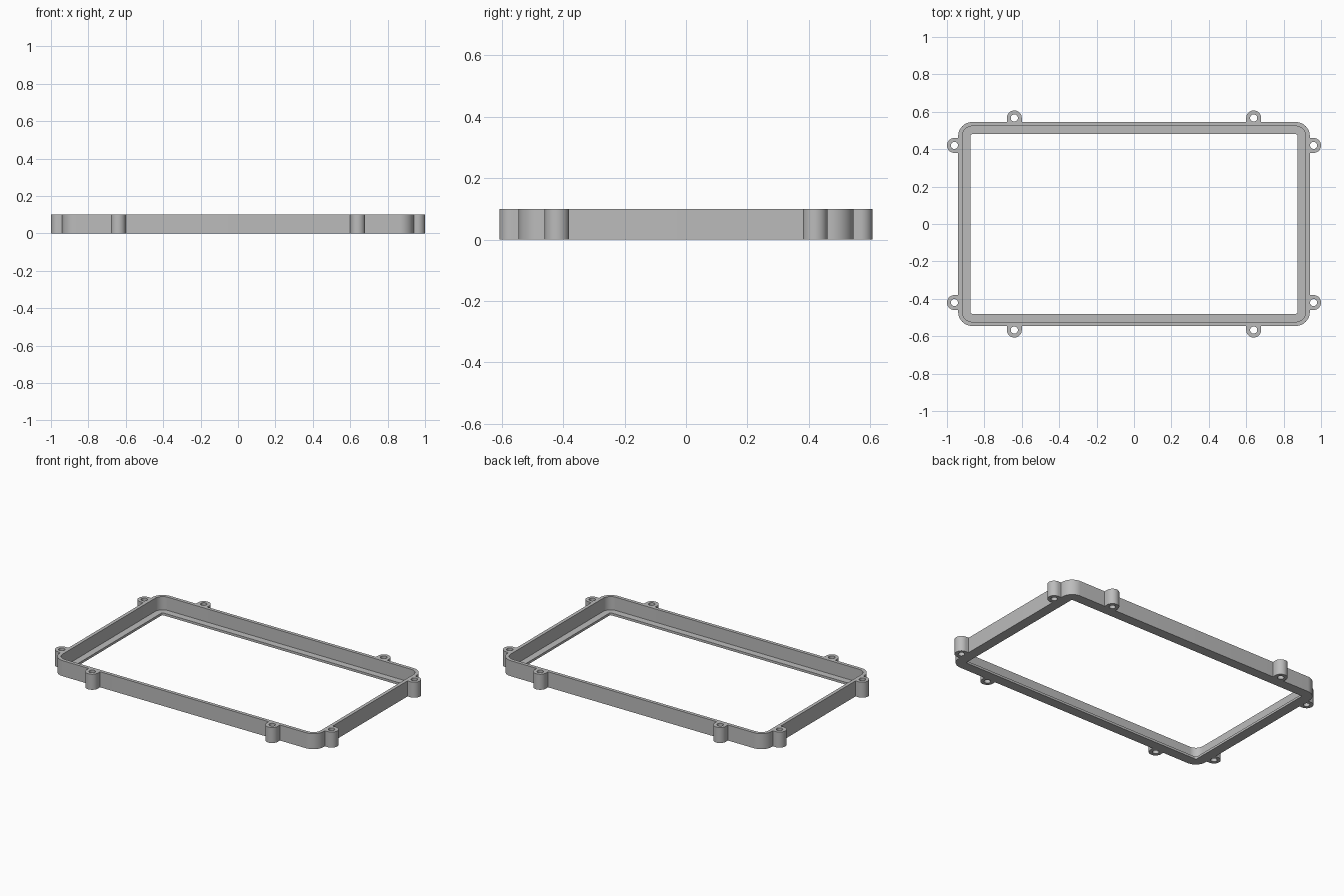
import bpy
import bmesh
from math import cos, sin, pi

cube = bpy.data.objects.get("Cube")
if cube:
    bpy.data.objects.remove(cube, do_unlink=True)

HEIGHT = 0.1
HALF_X, HALF_Y, CORNER = 0.94, 0.545, 0.075
WALL, LIP, LIP_Z = 0.022, 0.065, 0.015
TAB_R, HOLE_R = 0.04, 0.019

grey = bpy.data.materials.new("plain_grey")
grey.use_nodes = True
colour = (0.5, 0.5, 0.5, 1)
grey.diffuse_color = colour
grey.node_tree.nodes["Principled BSDF"].inputs["Base Color"].default_value = colour


def finish(bm, name):
    bmesh.ops.recalc_face_normals(bm, faces=bm.faces)
    mesh = bpy.data.meshes.new(name)
    bm.to_mesh(mesh)
    bm.free()
    mesh.materials.append(grey)
    obj = bpy.data.objects.new(name, mesh)
    bpy.context.collection.objects.link(obj)
    bpy.ops.object.select_all(action='DESELECT')
    obj.select_set(True)
    bpy.context.view_layer.objects.active = obj
    bpy.ops.object.shade_smooth_by_angle(angle=pi / 6)
    return obj


def skin(bm, rings):
    """Join closed loops into a closed tube, the last loop meeting the first."""
    loops = [[bm.verts.new(p) for p in ring] for ring in rings]
    n = len(loops[0])
    for a, b in zip(loops, loops[1:] + loops[:1]):
        for i in range(n):
            j = (i + 1) % n
            bm.faces.new((a[i], a[j], b[j], b[i]))


def rounded_rectangle(inset, z, steps=12):
    points = []
    r = CORNER - inset
    for k, (sx, sy) in enumerate([(1, 1), (-1, 1), (-1, -1), (1, -1)]):
        for i in range(steps + 1):
            a = (k + i / steps) * pi / 2
            points.append((sx * (HALF_X - CORNER) + r * cos(a),
                           sy * (HALF_Y - CORNER) + r * sin(a), z))
    return points


def tab_outline(i, n=48):
    """Half round on the outer side, square on the side set into the wall."""
    a = 2 * pi * i / n
    c, s = cos(a), sin(a)
    reach = TAB_R if c >= 0 else TAB_R / max(abs(c), abs(s))
    return c, s, reach


def mounting_tab(name, x, y, turn):
    bm = bmesh.new()

    def ring(hole, z):
        points = []
        for i in range(48):
            c, s, reach = tab_outline(i)
            r = HOLE_R if hole else reach
            points.append((r * c, r * s, z))
        return points

    skin(bm, [ring(False, 0), ring(False, HEIGHT), ring(True, HEIGHT), ring(True, 0)])
    obj = finish(bm, name)
    obj.location = (x, y, 0)
    obj.rotation_euler.z = turn


# Rounded frame: upright wall with a thin lip turned inward at the bottom
bm = bmesh.new()
section = [(0, 0), (0, HEIGHT), (WALL, HEIGHT), (WALL, LIP_Z), (LIP, LIP_Z), (LIP, 0)]
skin(bm, [rounded_rectangle(inset, z) for inset, z in section])
finish(bm, "frame")

# Screw tabs, two on each side
for side, sx in (("left", 1), ("right", -1)):
    for end, sy in (("front", -1), ("back", 1)):
        mounting_tab(f"{end}_tab_{side}", sx * 0.64, sy * 0.567, sy * pi / 2)
        mounting_tab(f"{side}_tab_{end}", sx * 0.96, sy * 0.42, 0 if sx > 0 else pi)
